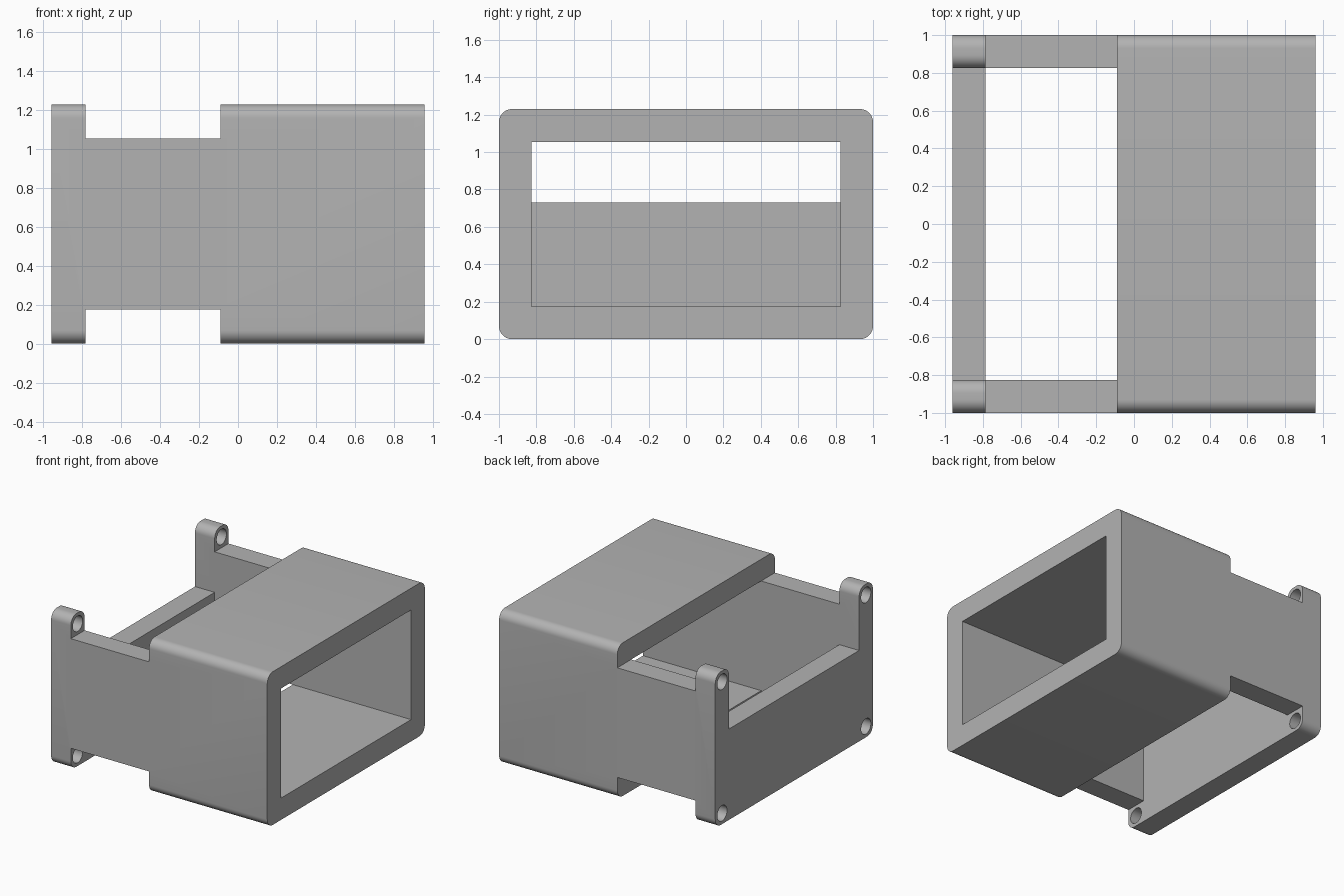
import bpy, bmesh
from math import cos, sin, pi

if "Cube" in bpy.data.objects:
    bpy.data.objects.remove(bpy.data.objects["Cube"], do_unlink=True)

# Main dimensions
HALF_X, HALF_Y, HEIGHT = 0.96, 1.0, 1.23
WALL = 0.175
INNER_Y, FLOOR, CEILING = HALF_Y - WALL, WALL, HEIGHT - WALL
NOTCH_START, NOTCH_END = -HALF_X + WALL, -0.09
SILL, RADIUS, HOLE = 0.73, 0.07, 0.062

grey = bpy.data.materials.new("plain grey")
grey.use_nodes = True
grey.diffuse_color = (0.45, 0.45, 0.45, 1)
grey.node_tree.nodes["Principled BSDF"].inputs["Base Color"].default_value = grey.diffuse_color


def arc(y, z, r, start, end, steps=10):
    """Points of an arc in the y-z plane, angles in quarter turns."""
    angles = [(start + (end - start) * i / steps) * pi / 2 for i in range(steps + 1)]
    return [(y + r * cos(a), z + r * sin(a)) for a in angles]


def rect(y0, y1, z0, z1):
    return [(y0, z0), (y1, z0), (y1, z1), (y0, z1)]


def prism(name, profile, x0, x1):
    """Extrude a y-z profile along x."""
    bm = bmesh.new()
    face = bm.faces.new([bm.verts.new((x0, y, z)) for y, z in profile])
    moved = bmesh.ops.extrude_face_region(bm, geom=[face])["geom"]
    bmesh.ops.translate(bm, vec=(x1 - x0, 0, 0),
                        verts=[v for v in moved if isinstance(v, bmesh.types.BMVert)])
    bmesh.ops.recalc_face_normals(bm, faces=bm.faces)
    mesh = bpy.data.meshes.new(name)
    bm.to_mesh(mesh)
    bm.free()
    mesh.materials.append(grey)
    obj = bpy.data.objects.new(name, mesh)
    bpy.context.collection.objects.link(obj)
    return obj


# Solid block with four rounded long edges
ey, ez = HALF_Y - RADIUS, HEIGHT - RADIUS
outline = (arc(ey, ez, RADIUS, 0, 1) + arc(-ey, ez, RADIUS, 1, 2)
           + arc(-ey, RADIUS, RADIUS, 2, 3) + arc(ey, RADIUS, RADIUS, 3, 4))
housing = prism("housing", outline, -HALF_X, HALF_X)

# Opening above the low end wall, flared so the upper lugs are rounded inside
ty = INNER_Y + RADIUS
end_gap = ([(-INNER_Y, SILL), (INNER_Y, SILL)] + arc(ty, ez, RADIUS, 2, 1)
           + [(ty, HEIGHT + 0.2), (-ty, HEIGHT + 0.2)] + arc(-ty, ez, RADIUS, 1, 0))

cutters = [
    prism("cavity_cutter", rect(-INNER_Y, INNER_Y, FLOOR, CEILING), NOTCH_START, 1.2),
    prism("top_notch_cutter", rect(-1.2, 1.2, CEILING, 1.5), NOTCH_START, NOTCH_END),
    prism("bottom_notch_cutter", rect(-1.2, 1.2, -0.3, FLOOR), NOTCH_START, NOTCH_END),
    prism("end_gap_cutter", end_gap, -1.2, -0.7),
]

# Screw holes through the four corner lugs
for side in (-1, 1):
    for z in (WALL / 2, HEIGHT - WALL / 2):
        circle = arc(side * (HALF_Y - WALL / 2), z, HOLE, 0, 4, 32)[:-1]
        cutters.append(prism("hole_cutter", circle, -1.2, -0.7))

# Cut the block and discard the cutters
bpy.context.view_layer.objects.active = housing
housing.select_set(True)
for cutter in cutters:
    cutter.hide_render = True
    mod = housing.modifiers.new("cut", "BOOLEAN")
    mod.operation, mod.solver, mod.object = "DIFFERENCE", "EXACT", cutter
    bpy.ops.object.modifier_apply(modifier=mod.name)
    bpy.data.objects.remove(cutter, do_unlink=True)

bpy.ops.object.shade_smooth_by_angle(angle=pi / 6)
